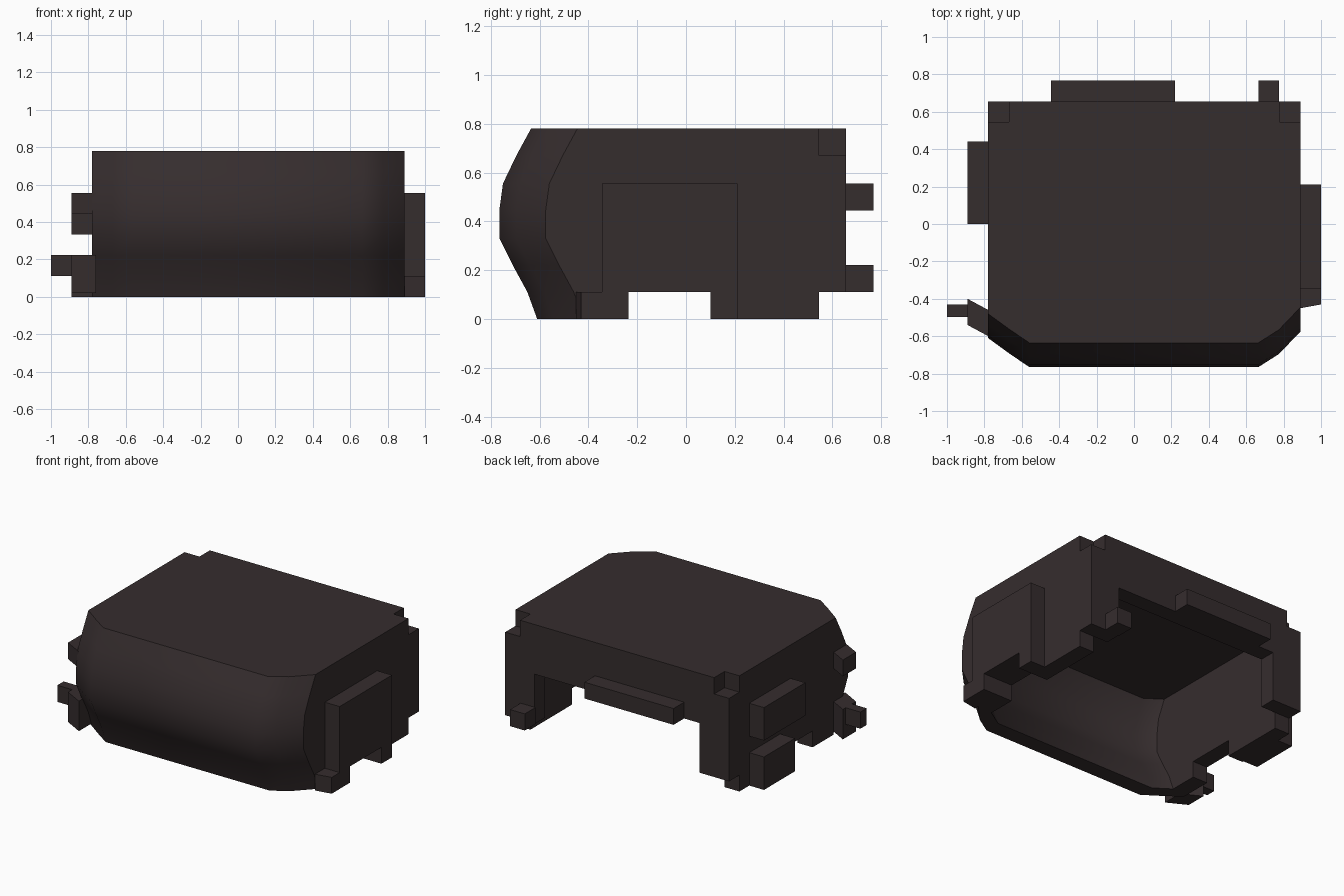
import bpy, bmesh, math

if "Cube" in bpy.data.objects:
    bpy.data.objects.remove(bpy.data.objects["Cube"])

mat = bpy.data.materials.new("dark brown")
mat.diffuse_color = (0.036, 0.026, 0.027, 1)
mat.use_nodes = True
mat.node_tree.nodes["Principled BSDF"].inputs["Base Color"].default_value = mat.diffuse_color
U = 0.111  # one block


def finish(name, bm):
    bmesh.ops.recalc_face_normals(bm, faces=bm.faces)
    me = bpy.data.meshes.new(name)
    bm.to_mesh(me)
    bm.free()
    me.materials.append(mat)
    ob = bpy.data.objects.new(name, me)
    bpy.context.collection.objects.link(ob)
    return ob


def prism(name, outline, lo, hi, axis="z"):
    """Extrude an outline: (x, y) along z, or (y, z) along x."""
    bm = bmesh.new()

    def place(p, h):
        return (p[0], p[1], h) if axis == "z" else (h, p[0], p[1])
    a = [bm.verts.new(place(p, lo)) for p in outline]
    b = [bm.verts.new(place(p, hi)) for p in outline]
    bm.faces.new(a)
    bm.faces.new(b)
    n = len(outline)
    for i in range(n):
        j = (i + 1) % n
        bm.faces.new((a[i], a[j], b[j], b[i]))
    return finish(name, bm)


def box(name, x0, x1, y0, y1, z0, z1):
    return prism(name, [(x0, y0), (x1, y0), (x1, y1), (x0, y1)], z0, z1)


# Front profile as (y, z) from bottom to top, and corner set-back as (x, dy)
profile = [(-.61, 0), (-.65, .11), (-.71, .22), (-.765, .33),
           (-.765, .445), (-.75, .555), (-.695, .67), (-.635, .78)]
corner = [(-.78, .155), (-.67, .075), (-.56, 0), (.665, 0), (.775, .07), (.89, .19)]

# Bulging front panel with rounded corners
bm = bmesh.new()
grid = []
for depth in (0, U):
    grid.append([[bm.verts.new((x, y + dy + depth, z)) for y, z in profile]
                 for x, dy in corner])
f, b = grid
nx, nz = len(corner), len(profile)
for g in grid:
    for i in range(nx - 1):
        for k in range(nz - 1):
            bm.faces.new((g[i][k], g[i + 1][k], g[i + 1][k + 1], g[i][k + 1]))
for i in range(nx - 1):
    for k in (0, nz - 1):
        bm.faces.new((f[i][k], f[i + 1][k], b[i + 1][k], b[i][k]))
for k in range(nz - 1):
    for i in (0, nx - 1):
        bm.faces.new((f[i][k], f[i][k + 1], b[i][k + 1], b[i][k]))
front = finish("front_panel", bm)
bpy.context.view_layer.objects.active = front
front.select_set(True)
bpy.ops.object.shade_smooth_by_angle(angle=math.radians(35))

# Side walls with stepped lower edge and notched top back corner
for name, x0, x1, dy in (("left_wall", -.78, -.669, .155), ("right_wall", .779, .89, .19)):
    side = [(y + dy, z) for y, z in profile]
    side += [(.545, .78), (.545, .67), (.655, .67), (.655, .11), (.545, .11),
             (.545, 0), (.10, 0), (.10, .11), (-.235, .11), (-.235, 0)]
    prism(name, side, x0, x1, "x")

# Roof follows the front corners and is notched at the back
top_y = profile[-1][0]
roof = [(x, top_y + dy) for x, dy in corner]
roof += [(.89, .545), (.779, .545), (.779, .655), (-.669, .655), (-.669, .545), (-.78, .545)]
prism("roof", roof, .67, .78)

# Back wall, corner legs and raised blocks
box("back_wall", -.669, .779, .545, .655, .445, .78)
box("back_leg_left", -.78, -.56, .545, .655, .11, .67)
box("back_leg_right", .67, .89, .545, .655, .11, .67)
box("back_bar", -.445, .22, .655, .768, .445, .555)
box("back_block", .665, .775, .655, .768, .11, .222)

# Blocks on the left side
box("left_upper_block", -.89, -.78, 0, .44, .333, .555)
box("left_lower_block", -.89, -.78, .11, .44, 0, .222)

# Slab on the right side with two feet
right_slab = [(-.345, 0), (-.235, 0), (-.235, .11), (.10, .11), (.10, 0),
              (.212, 0), (.212, .555), (-.345, .555)]
prism("right_slab", right_slab, .89, 1, "x")
prism("right_front_foot", [(.89, -.45), (1, -.43), (1, -.345), (.89, -.345)], 0, .11)

# Slanted tufts at the left front corner
tuft = [(-.76, -.61), (-.89, -.54), (-.89, -.40), (-.76, -.47)]
prism("upper_tuft", tuft, .445, .555)
prism("lower_tuft", tuft, .02, .222)
box("tuft_tip", -1, -.87, -.497, -.43, .11, .222)
